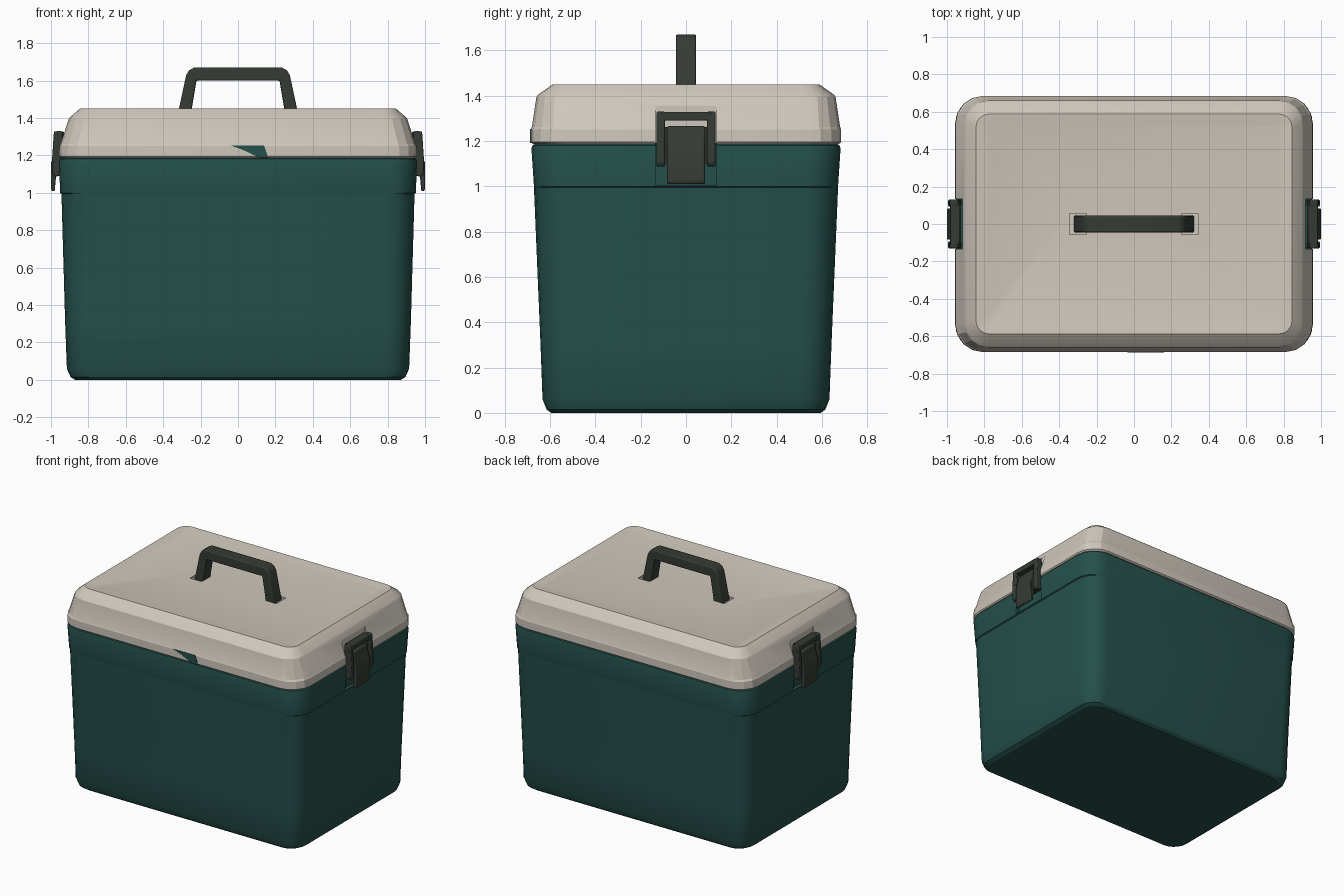
import bpy, bmesh, math

if "Cube" in bpy.data.objects:
    bpy.data.objects.remove(bpy.data.objects["Cube"])


def material(name, rgb):
    m = bpy.data.materials.new(name)
    m.use_nodes = True
    m.diffuse_color = (*rgb, 1)
    m.node_tree.nodes["Principled BSDF"].inputs["Base Color"].default_value = (*rgb, 1)
    return m


GREEN = material("deep green plastic", (0.018, 0.080, 0.070))
CREAM = material("warm cream plastic", (0.62, 0.57, 0.50))
DARK = material("dark grey plastic", (0.036, 0.044, 0.035))


def finish(bm, name, mat):
    bmesh.ops.recalc_face_normals(bm, faces=bm.faces[:])
    mesh = bpy.data.meshes.new(name)
    bm.to_mesh(mesh)
    bm.free()
    obj = bpy.data.objects.new(name, mesh)
    bpy.context.collection.objects.link(obj)
    if mat:
        mesh.materials.append(mat)
    return obj


def activate(obj):
    bpy.ops.object.select_all(action='DESELECT')
    obj.select_set(True)
    bpy.context.view_layer.objects.active = obj


def smooth(obj, degrees=25):
    activate(obj)
    bpy.ops.object.shade_smooth_by_angle(angle=math.radians(degrees))


def loft(name, rings, mat, segments=5):
    """Stack rounded rectangles given as (z, half x, half y, corner radius)."""
    bm = bmesh.new()
    loops = []
    for z, hx, hy, r in rings:
        loop = []
        for q, (sx, sy) in enumerate([(1, 1), (-1, 1), (-1, -1), (1, -1)]):
            for i in range(segments + 1):
                a = math.pi / 2 * (q + i / segments)
                loop.append(bm.verts.new((sx * (hx - r) + r * math.cos(a),
                                          sy * (hy - r) + r * math.sin(a), z)))
        loops.append(loop)
    n = len(loops[0])
    for low, high in zip(loops, loops[1:]):
        for i in range(n):
            j = (i + 1) % n
            bm.faces.new((low[i], low[j], high[j], high[i]))
    bm.faces.new(loops[0])
    bm.faces.new(loops[-1])
    return finish(bm, name, mat)


def prism(name, outline, y0, y1, mat, side=1, bevel=0.0):
    """Extrude an x-z outline from y0 to y1; side=-1 mirrors it in x."""
    bm = bmesh.new()
    ends = [[bm.verts.new((side * x, y, z)) for x, z in outline] for y in (y0, y1)]
    n = len(outline)
    for i in range(n):
        j = (i + 1) % n
        bm.faces.new((ends[0][i], ends[0][j], ends[1][j], ends[1][i]))
    for end in ends:
        bm.faces.new(end)
    obj = finish(bm, name, mat)
    if bevel:
        mod = obj.modifiers.new("soft edges", 'BEVEL')
        mod.width = bevel
        mod.segments = 2
        mod.limit_method = 'ANGLE'
    return obj


def box(x0, x1, z0, z1):
    return [(x0, z0), (x1, z0), (x1, z1), (x0, z1)]


def cut(target, outline, half_y, side):
    cutter = prism("pocket_cutter", outline, -half_y, half_y, None, side)
    cutter.hide_render = True
    mod = target.modifiers.new("pocket", 'BOOLEAN')
    mod.operation = 'DIFFERENCE'
    mod.solver = 'EXACT'
    mod.object = cutter
    activate(target)
    bpy.ops.object.modifier_apply(modifier=mod.name)
    bpy.data.objects.remove(cutter)


# Tapered tub with a slight shoulder on its ends
body = loft("cooler_body", [
    (0.00, 0.87, 0.595, 0.10), (0.015, 0.895, 0.615, 0.11),
    (0.06, 0.915, 0.633, 0.13), (0.30, 0.924, 0.642, 0.14),
    (0.995, 0.944, 0.671, 0.15), (1.00, 0.951, 0.671, 0.15),
    (1.165, 0.957, 0.682, 0.15), (1.18, 0.953, 0.678, 0.15),
    (1.19, 0.935, 0.66, 0.14)], GREEN)

# Lid with a vertical rim, sloped wall, chamfer and dished top
lid = loft("cooler_lid", [
    (1.187, 0.95, 0.675, 0.15), (1.195, 0.957, 0.685, 0.15),
    (1.25, 0.955, 0.685, 0.15), (1.262, 0.948, 0.680, 0.15),
    (1.395, 0.905, 0.660, 0.13), (1.405, 0.898, 0.652, 0.125),
    (1.45, 0.845, 0.588, 0.07), (1.45, 0.83, 0.575, 0.06),
    (1.44, 0.79, 0.53, 0.04)], CREAM, 4)

# Pockets behind the latches and sockets for the handle feet
for s in (1, -1):
    cut(body, box(0.925, 1.1, 1.005, 1.25), 0.135, s)
    cut(lid, box(0.917, 1.1, 1.1, 1.355), 0.135, s)
    cut(lid, box(0.255, 0.345, 1.425, 1.6), 0.055, s)
smooth(body)
smooth(lid, 18)

# Carry handle
half = [(0.322, 1.42), (0.277, 1.63), (0.262, 1.655), (0.235, 1.67)]
inner = [(0.222, 1.60), (0.252, 1.42)]
outline = half + [(-x, z) for x, z in reversed(half)]
outline += [(-x, z) for x, z in reversed(inner)] + inner
handle = prism("carry_handle", outline, -0.045, 0.045, DARK, 1, 0.008)
smooth(handle, 30)

# End latches: open frame with a pull tab
bar = [(0.92, 1.10), (0.98, 1.085), (0.993, 1.10), (0.994, 1.18),
       (0.985, 1.32), (0.975, 1.33), (0.94, 1.33)]
tab = [(0.925, 1.265), (0.975, 1.265), (0.992, 1.18), (1.0, 1.16),
       (1.0, 1.02), (0.992, 1.008), (0.98, 1.01), (0.97, 1.12), (0.925, 1.14)]
for s, label in ((1, "left"), (-1, "right")):
    parts = [
        prism(f"{label}_latch_front_bar", bar, -0.13, -0.093, DARK, s, 0.007),
        prism(f"{label}_latch_back_bar", bar, 0.093, 0.13, DARK, s, 0.007),
        prism(f"{label}_latch_top_bar", box(0.93, 0.985, 1.29, 1.328),
              -0.11, 0.11, DARK, s, 0.005),
        prism(f"{label}_latch_bridge", box(0.925, 0.972, 1.10, 1.262),
              -0.1, 0.1, DARK, s),
        prism(f"{label}_latch_tab", tab, -0.083, 0.083, DARK, s, 0.006)]
    for p in parts:
        smooth(p, 30)

# Thumb catch inlaid in the front of the lid rim
catch = [(-0.035, 1.252), (0.14, 1.252), (0.16, 1.19), (0.11, 1.19), (0.03, 1.228)]
prism("front_thumb_catch", catch, -0.688, -0.680, GREEN)
